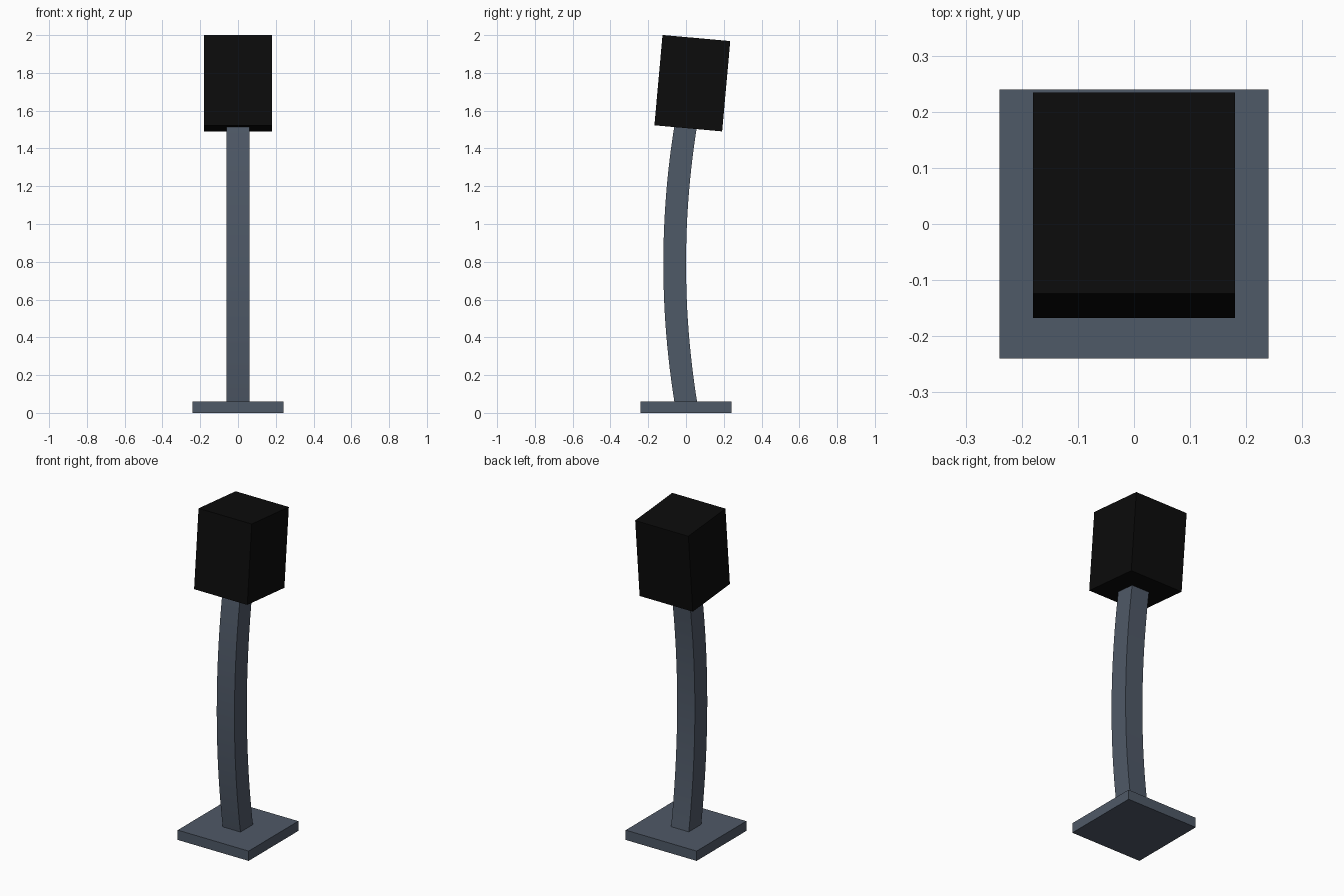
import bpy, bmesh, math
from mathutils import Vector

if "Cube" in bpy.data.objects:
    bpy.data.objects.remove(bpy.data.objects["Cube"])


def material(name, rgb):
    m = bpy.data.materials.new(name)
    m.diffuse_color = (*rgb, 1)
    m.use_nodes = True
    m.node_tree.nodes["Principled BSDF"].inputs["Base Color"].default_value = m.diffuse_color
    return m


slate = material("slate grey", (0.078, 0.1, 0.136))
black = material("black", (0.0035, 0.0035, 0.0035))


def block(name, size, centre, mat, tilt=0):
    bpy.ops.mesh.primitive_cube_add(size=1, location=centre, rotation=(tilt, 0, 0))
    o = bpy.context.object
    o.name = name
    o.scale = size
    o.data.materials.append(mat)
    return o


# Square foot plate and tilted head box
block("base_plate", (0.48, 0.48, 0.06), (0, 0, 0.03), slate)
block("head_box", (0.36, 0.36, 0.48), (0, 0.0335, 1.7455), black, math.radians(-5.14))

# Bowed square stem, swept along a shallow arc in the y-z plane
STEPS, HALF, BOW, Z0, Z1 = 24, 0.06, 0.06, 0.05, 1.53
bm = bmesh.new()
rings = []
for i in range(STEPS + 1):
    t = 2 * i / STEPS - 1
    centre = Vector((0, -BOW * (1 - t * t), Z0 + (Z1 - Z0) * i / STEPS))
    rings.append([bm.verts.new(centre + Vector((sx * HALF, sy * HALF, 0)))
                  for sx, sy in ((-1, -1), (1, -1), (1, 1), (-1, 1))])
for a, b in zip(rings, rings[1:]):
    for k in range(4):
        n = (k + 1) % 4
        bm.faces.new((a[k], a[n], b[n], b[k]))
bm.faces.new(rings[0][::-1])
bm.faces.new(rings[-1])
mesh = bpy.data.meshes.new("curved_stem")
bm.to_mesh(mesh)
bm.free()
mesh.materials.append(slate)
stem = bpy.data.objects.new("curved_stem", mesh)
bpy.context.collection.objects.link(stem)
bpy.context.view_layer.objects.active = stem
bpy.ops.object.select_all(action='DESELECT')
stem.select_set(True)
bpy.ops.object.shade_smooth_by_angle(angle=math.radians(30))
